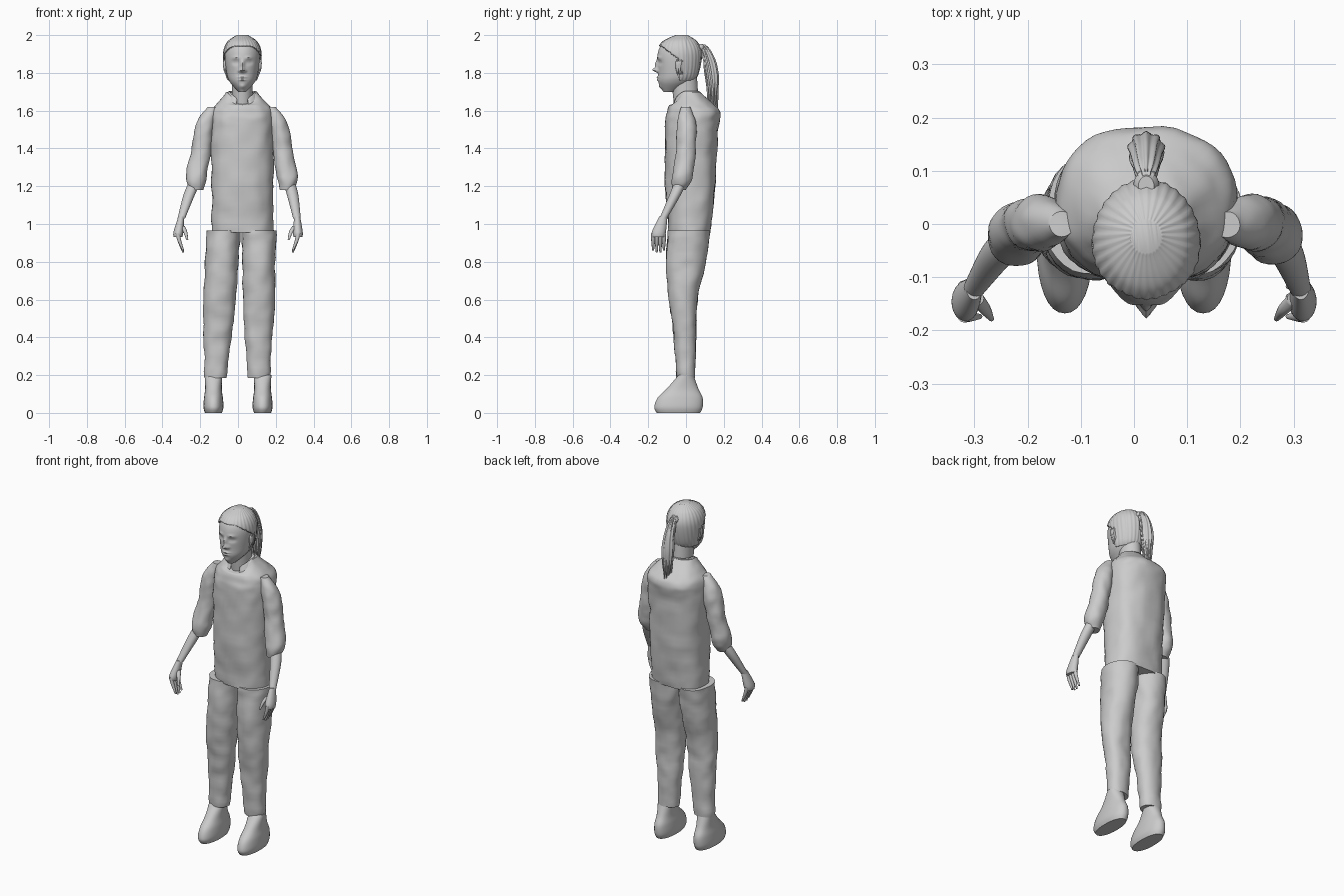
import bpy, bmesh
from math import cos, sin, pi, exp, copysign, radians
from mathutils import Vector, noise

cube = bpy.data.objects.get("Cube")
if cube:
    bpy.data.objects.remove(cube)

grey = bpy.data.materials.new("plain_grey")
grey.use_nodes = True
grey.diffuse_color = (.6, .6, .6, 1)
grey.node_tree.nodes["Principled BSDF"].inputs["Base Color"].default_value = grey.diffuse_color

middle = .023  # the head and shirt stand slightly off centre


def spline(points, steps):
    """Smooth curve through tuples of numbers."""
    points = [Vector(p) for p in points]
    padded = [points[0]] + points + [points[-1]]
    curve = []
    for before, start, end, after in zip(padded, padded[1:], padded[2:], padded[3:]):
        leave, arrive = (end - before) / 2, (after - start) / 2
        for step in range(steps):
            t = step / steps
            blend = t * t * (3 - 2 * t)
            curve.append(start.lerp(end, blend) + leave * t * (1 - t) ** 2 - arrive * t * t * (1 - t))
    return curve + [points[-1]]


def outward(angle):
    return Vector((cos(angle), sin(angle), 0))


def stack(rows, x=middle):
    """Rows of (height, half width, front, back) on one centre line."""
    return [(x, (front + back) / 2, z, half, (back - front) / 2) for z, half, front, back in rows]


def tube(rows, flat=1):
    """Rows of (x, y, z, radius), optionally flattened sideways."""
    return [(x, y, z, radius * flat, radius) for x, y, z, radius in rows]


def loft(name, rings, sides=32, steps=6, power=2, warp=None, caps=True, keep=None, thickness=0):
    """Skin over level rings given as centre and two radii."""
    bm = bmesh.new()
    loops = []
    for x, y, z, wide, deep in spline(rings, steps):
        loop = []
        for k in range(sides):
            angle = 2 * pi * k / sides
            c, s = (copysign(abs(f) ** (2 / power), f) for f in outward(angle).xy)
            point = Vector((x + c * wide, y + s * deep, z))
            loop.append(bm.verts.new(warp(point, angle) if warp else point))
        loops.append(loop)
    for low, high in zip(loops, loops[1:]):
        for k in range(sides):
            bm.faces.new((low[k - 1], low[k], high[k], high[k - 1]))
    if caps:
        bm.faces.new(loops[0])
        bm.faces.new(loops[-1])
    if keep:
        unwanted = [f for f in bm.faces if not keep(f.calc_center_median())]
        bmesh.ops.delete(bm, geom=unwanted, context='FACES')
    bmesh.ops.recalc_face_normals(bm, faces=bm.faces)
    mesh = bpy.data.meshes.new(name)
    bm.to_mesh(mesh)
    bm.free()
    mesh.materials.append(grey)
    mesh.shade_smooth()
    mesh.set_sharp_from_angle(angle=radians(50))
    part = bpy.data.objects.new(name, mesh)
    bpy.context.collection.objects.link(part)
    if thickness:
        part.modifiers.new("thickness", 'SOLIDIFY').thickness = thickness


def pair(name, rings, shift, **options):
    """Right part, and its mirrored left part moved sideways by a rule of height."""
    loft("right_" + name, rings, **options)
    mirrored = [(shift(z) - x, y, z, wide, deep) for x, y, z, wide, deep in rings]
    loft("left_" + name, mirrored, **options)


def leg_shift(z):
    return .055 * z - .02


def arm_shift(z):
    return min(.04, max(0, .15 * (z - .95)))


def no_shift(z):
    return 0


def head_shift(z):
    return 2 * middle


def wrinkle(point, angle):
    fold = noise.noise(point * 12) + noise.noise(point * 25) / 2
    return point + outward(angle) * fold * .007


# Shirt, with a neckline that dips at the front
def shirt_warp(point, angle):
    point = wrinkle(point, angle)
    point.z -= .9 * max(0, point.z - 1.63) * max(0, -sin(angle)) ** 3
    return point


loft("shirt", stack([
    (.955, .165, -.09, .13), (1.2, .163, -.11, .155), (1.5, .17, -.11, .17),
    (1.59, .165, -.1, .18), (1.64, .13, -.08, .14), (1.7, .08, -.05, .07)]),
    sides=48, steps=9, power=2.4, warp=shirt_warp)


# Standing collar, open at the throat
def collar_warp(point, angle):
    point.z -= .045 * max(0, -sin(angle)) ** 2
    return point


def beside_throat(centre):
    return centre.y > -.05 or abs(centre.x - middle) > .03


loft("collar", stack([(1.66, .087, -.08, .085), (1.705, .073, -.06, .07)]),
     warp=collar_warp, caps=False, keep=beside_throat, thickness=.006)

# Trousers, each leg leaning inward as it rises
trousers = []
for z, half, front, back in ((.185, .057, -.05, .045), (.4, .073, -.065, .055),
                             (.6, .085, -.09, .06), (.8, .088, -.105, .105),
                             (.965, .092, -.095, .128)):
    trousers += stack([(z, half, front, back)], x=.055 * z - .13)
pair("trouser_leg", trousers, leg_shift, steps=9, power=2.2, warp=wrinkle)

# Shoes
pair("shoe", stack([
    (0, .045, -.155, .075), (.03, .053, -.168, .088), (.08, .05, -.15, .088),
    (.13, .044, -.1, .065), (.2, .047, -.04, .04)], x=-.13), no_shift, power=2.2)

# Sleeves, forearms and hands
pair("sleeve", tube([
    (-.222, -.035, 1.18, .035), (-.22, -.02, 1.25, .055), (-.195, 0, 1.4, .052),
    (-.17, 0, 1.54, .05), (-.137, 0, 1.62, .022)]), arm_shift, steps=9, warp=wrinkle)
pair("forearm", tube([
    (-.3, -.12, 1.03, .02), (-.26, -.06, 1.15, .03), (-.23, -.03, 1.22, .032)]), arm_shift)
pair("palm", tube([
    (-.318, -.147, .93, .033), (-.315, -.143, .96, .037), (-.3, -.12, 1.04, .022)], flat=.7),
    arm_shift)
for i, finger in enumerate(("index", "middle", "ring", "little")):
    y = -.174 + i * .019
    tip = .86 - .012 * sin(i * pi / 3)
    pair(finger + "_finger", tube([
        (-.29, y, tip, .005), (-.31, y, .91, .01), (-.32, y, .95, .011)]), arm_shift, sides=12)
pair("thumb", tube([
    (-.268, -.178, .915, .005), (-.28, -.16, .96, .011), (-.295, -.14, .99, .013)]),
    arm_shift, sides=12)

# Neck and head, with the face raised and sunk by soft bumps
loft("neck", stack([(1.6, .055, -.06, .07), (1.78, .055, -.08, .058)]))
skull = [(1.7, .02, -.12, -.05), (1.75, .065, -.145, .03), (1.8, .083, -.147, .06),
         (1.9, .092, -.15, .075), (1.96, .07, -.12, .05), (1.995, .02, -.05, 0)]
bumps = [  # side offset, height, half width, half height, forward push
    (0, 1.815, .012, .012, .03),      # nose tip
    (0, 1.845, .01, .02, .015),       # nose bridge
    (.016, 1.81, .008, .007, .009),   # nostrils
    (.034, 1.855, .017, .01, -.013),  # eye sockets
    (.034, 1.855, .011, .006, .008),  # eyes
    (.034, 1.88, .02, .007, .006),    # brows
    (0, 1.777, .02, .005, .009),      # upper lip
    (0, 1.763, .017, .005, .008),     # lower lip
    (0, 1.728, .018, .012, .007)]     # chin


def face_warp(point, angle):
    if sin(angle) < -.2:
        for offset, z, wide, high, push in bumps:
            across = (abs(point.x - middle) - offset) / wide
            up = (point.z - z) / high
            point.y -= push * exp(-across ** 2 - up ** 2)
    return point


loft("head", stack(skull), sides=96, steps=14, warp=face_warp)

# Ears
pair("ear", tube([
    (-.064, -.042, 1.8, .005), (-.068, -.04, 1.82, .014),
    (-.07, -.036, 1.855, .02), (-.066, -.036, 1.87, .01)], flat=.5), head_shift, sides=16)


# Hair pulled back from the face, with combed ridges
def hair_warp(point, angle):
    return point + outward(angle) * .0015 * sin(angle * 30 + point.z * 25)


def hair_area(centre):
    hairline = -.035 - 1.3 * max(0, centre.z - 1.87)
    return centre.z > 1.945 or (centre.y > hairline and centre.z > 1.76)


grown = [(z + .005, half + .009, front - .005, back + .009) for z, half, front, back in skull]
loft("hair", stack(grown), sides=120, steps=12, warp=hair_warp, keep=hair_area, thickness=.006)

# Loose locks beside the face
for i in range(3):
    y = -.045 + i * .012
    pair(f"side_lock_{i + 1}", tube([
        (-.06, y, 1.785, .003), (-.071, y, 1.82, .006), (-.074, y, 1.87, .005)]),
        head_shift, sides=10)


# Ponytail, its tie and loose strands
def tail_warp(point, angle):
    return point + outward(angle) * .0025 * sin(9 * angle)


loft("ponytail", stack([
    (1.61, .01, .138, .15), (1.75, .033, .112, .172), (1.85, .028, .095, .16),
    (1.92, .02, .075, .128), (1.95, .01, .062, .1)]), sides=72, warp=tail_warp)
loft("hair_tie", stack([(1.915, .017, .055, .09), (1.935, .024, .045, .1), (1.953, .015, .05, .09)]))
for i in range(9):
    around = outward(2 * pi * i / 9) * .026
    x, y = middle + around.x, .14 + around.y
    loft(f"strand_{i + 1}", tube([
        (x - around.x / 2, y, 1.61 + .02 * sin(i * 2), .002), (x, y, 1.72, .006),
        (x, y - .015, 1.83, .006), (x - around.x / 2, .095, 1.94, .004)]), sides=8)
